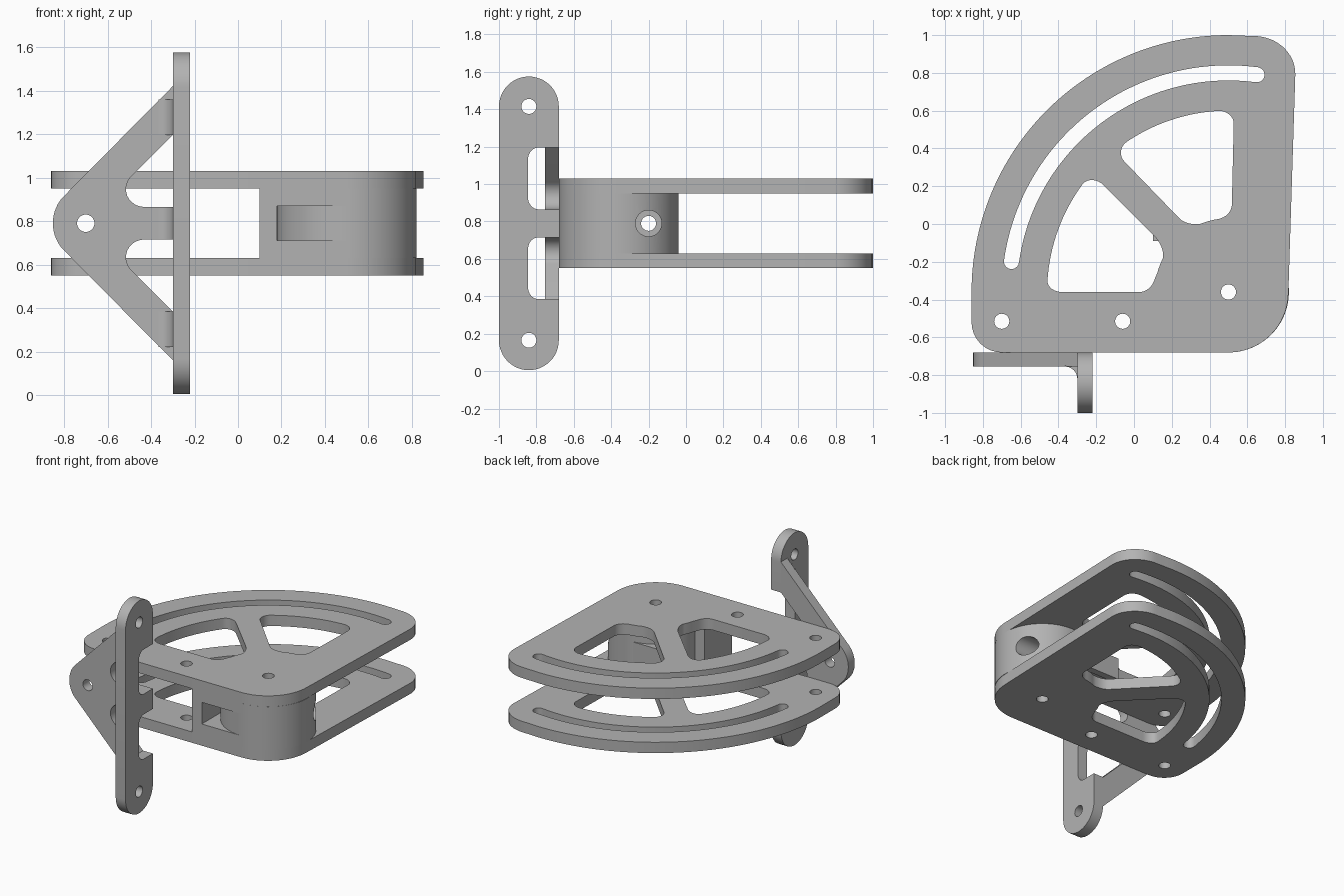
import bpy, math
from math import sin, cos, radians, pi
from mathutils import Vector, Matrix

if "Cube" in bpy.data.objects:
    bpy.data.objects.remove(bpy.data.objects["Cube"])

grey = bpy.data.materials.new("plain grey")
grey.use_nodes = True
grey.diffuse_color = (0.45, 0.45, 0.45, 1)
grey.node_tree.nodes["Principled BSDF"].inputs["Base Color"].default_value = (0.45, 0.45, 0.45, 1)

PIVOT = (0.5, -0.36)
FLAT = Matrix.Identity(4)                                   # profile in x, y
FRONT = Matrix.Rotation(pi / 2, 4, "X")                     # profile in x, z
SIDE = Matrix.Rotation(pi / 2, 4, "Z") @ FRONT              # profile in y, z


def arc(r, a, b, c=PIVOT, n=24):
    """Points on an arc from angle a to b, in degrees."""
    return [(c[0] + r * cos(radians(a + (b - a) * i / n)),
             c[1] + r * sin(radians(a + (b - a) * i / n))) for i in range(n + 1)]


def circle(x, y, r=0.04):
    return arc(r, 0, 360, (x, y), 32)[:-1]


def bend(a, c, b, n=8):
    """Rounded corner from a to b, with the sharp corner at c."""
    a, c, b = Vector(a), Vector(c), Vector(b)
    w = cos((c - a).angle(b - c) / 2)
    pts = []
    for i in range(n + 1):
        t = i / n
        k = ((1 - t) ** 2, 2 * w * t * (1 - t), t * t)
        pts.append(tuple((a * k[0] + c * k[1] + b * k[2]) / sum(k)))
    return pts


def finish(obj):
    obj.data.materials.clear()
    obj.data.materials.append(grey)
    bpy.ops.object.select_all(action="DESELECT")
    obj.select_set(True)
    bpy.context.view_layer.objects.active = obj
    bpy.ops.object.mode_set(mode="EDIT")
    bpy.ops.mesh.select_all(action="SELECT")
    bpy.ops.mesh.remove_doubles(threshold=0.0005)
    bpy.ops.mesh.normals_make_consistent(inside=False)
    bpy.ops.object.mode_set(mode="OBJECT")
    bpy.ops.object.shade_smooth_by_angle(angle=radians(30))
    return obj


def slab(name, loops, lo, hi, plane=FLAT):
    """Extrude an outline with holes between two heights along the plane's normal."""
    curve = bpy.data.curves.new(name, "CURVE")
    curve.dimensions = "2D"
    curve.fill_mode = "BOTH"
    curve.extrude = (hi - lo) / 2
    for loop in loops:
        spline = curve.splines.new("POLY")
        spline.points.add(len(loop) - 1)
        for point, (x, y) in zip(spline.points, loop):
            point.co = (x, y, 0, 1)
        spline.use_cyclic_u = True
    temp = bpy.data.objects.new(name + "_curve", curve)
    bpy.context.collection.objects.link(temp)
    mesh = bpy.data.meshes.new_from_object(
        temp.evaluated_get(bpy.context.evaluated_depsgraph_get()))
    bpy.data.objects.remove(temp)
    mesh.transform(plane @ Matrix.Translation((0, 0, (lo + hi) / 2)))
    obj = bpy.data.objects.new(name, mesh)
    bpy.context.collection.objects.link(obj)
    return finish(obj)


def box(name, x0, x1, y0, y1, z0, z1):
    return slab(name, [[(x0, y0), (x1, y0), (x1, y1), (x0, y1)]], z0, z1)


# Sector plates: outline, curved slot, two windows and bolt holes
outline = (arc(1.36, 90, 180, n=64)
           + bend((-0.86, -0.52), (-0.86, -0.68), (-0.70, -0.68))
           + bend((0.5, -0.68), (0.81, -0.68), (0.817, -0.37), 16)
           + bend((0.854, 0.79), (0.86, 1.0), (0.63, 0.995), 12))
slot = (arc(1.20, 82.5, 172, n=48) + arc(0.04, 172, 352, arc(1.16, 172, 172)[0], 10)[1:-1]
        + arc(1.12, 172, 82.5, n=48) + arc(0.04, 262.5, 442.5, arc(1.16, 82.5, 82.5)[0], 10)[1:-1])
outer, inner = 0.96, 0.39


def at(r, a):
    return arc(r, a, a, n=1)[0]


back_window = (arc(outer, 93, 124)
               + bend(at(outer, 124), (-0.11, 0.39), (-0.05, 0.33))[1:]
               + bend((0.24, 0.03), (0.28, -0.01), at(inner, 112))
               + arc(inner, 112, 98, n=6)[1:]
               + bend(at(inner, 98), (0.515, 0.04), (0.518, 0.10))[1:]
               + bend((0.528, 0.53), (0.53, 0.60), at(outer, 93))[:-1])
side_window = (arc(outer, 176.5, 143.5)
               + bend(at(outer, 143.5), (-0.225, 0.27), (-0.16, 0.205))[1:]
               + bend((0.10, -0.055), (0.165, -0.12), at(inner, 153))
               + arc(inner, 153, 165, n=6)[1:]
               + bend((0.11, -0.29), (0.09, -0.36), (0.03, -0.36))
               + bend((-0.38, -0.36), (-0.46, -0.36), at(outer, 176.5))[:-1])
holes = [circle(-0.70, -0.515), circle(-0.06, -0.515), circle(*PIVOT)]
for name, z in (("lower_plate", 0.55), ("upper_plate", 0.95)):
    slab(name, [outline, slot, back_window, side_window] + holes, z, z + 0.08)

# Pivot hub with a stepped cross hole
hub = slab("hub", [arc(0.32, 0, 360, n=96)[:-1], circle(*PIVOT)], 0.63, 0.95)
for r, x0, x1 in ((0.04, 0.0, 1.0), (0.07, 0.6, 1.0)):
    cutter = slab("hole_cutter", [circle(-0.20, 0.79, r)], x0, x1, SIDE)
    cutter.hide_render = True
    cut = hub.modifiers.new("hole", "BOOLEAN")
    cut.object = cutter
    cut.solver = "EXACT"
    bpy.context.view_layer.objects.active = hub
    bpy.ops.object.modifier_apply(modifier=cut.name)
    bpy.data.objects.remove(cutter)
finish(hub)

# Front wall around the hub, leaving a pocket at mid height
box("wall_end", 0.10, 0.18, -0.68, -0.36, 0.63, 0.95)
corner = [(0.18, -0.36), (0.18, -0.68), (0.5, -0.68)] + arc(0.315, 270, 180, n=16)
for name, z in (("wall_bottom", 0.63), ("wall_top", 0.87)):
    slab(name, [corner], z, z + 0.08)
box("back_guide", 0.10, 0.46, -0.09, -0.04, 0.71, 0.87)

# Upright mounting strip with two side notches
MID = 0.79


def flip(points):
    return [(x, 2 * MID - z) for x, z in reversed(points)]


notch = ([(-0.68, 0.865)]
         + bend((-0.79, 0.865), (-0.845, 0.865), (-0.845, 0.93))
         + bend((-0.845, 1.13), (-0.845, 1.195), (-0.79, 1.195)) + [(-0.68, 1.195)])
strip = (flip(notch) + notch + arc(0.16, 0, 180, (-0.84, 1.415))
         + arc(0.16, 180, 360, (-0.84, 0.165)))
slab("mounting_strip", [strip, circle(-0.84, 1.415), circle(-0.84, 0.165)],
     -0.30, -0.22, SIDE)

# Triangular gusset with two windows open to the strip
gap = ([(-0.30, 0.865)] + bend((-0.43, 0.865), (-0.515, 0.865), (-0.515, 0.945))
       + bend((-0.515, 0.945), (-0.515, 0.985), (-0.485, 1.01)) + [(-0.30, 1.195)])
tip = bend((-0.81, 0.905), (-0.905, MID), (-0.81, 0.675), 14)
gusset = flip(gap) + gap + [(-0.30, 1.42)] + tip + [(-0.30, 0.16)]
slab("gusset", [gusset, circle(-0.70, MID)], 0.68, 0.755, FRONT)

# Fillets joining gusset and strip
fillet = arc(0.065, 0, 90, (-0.365, -0.82), 8) + [(-0.365, -0.75), (-0.295, -0.75), (-0.295, -0.82)]
for name, z0, z1 in (("lower_fillet", 0.22, 0.385), ("middle_fillet", 0.715, 0.865),
                     ("upper_fillet", 1.195, 1.36)):
    slab(name, [fillet], z0, z1)
